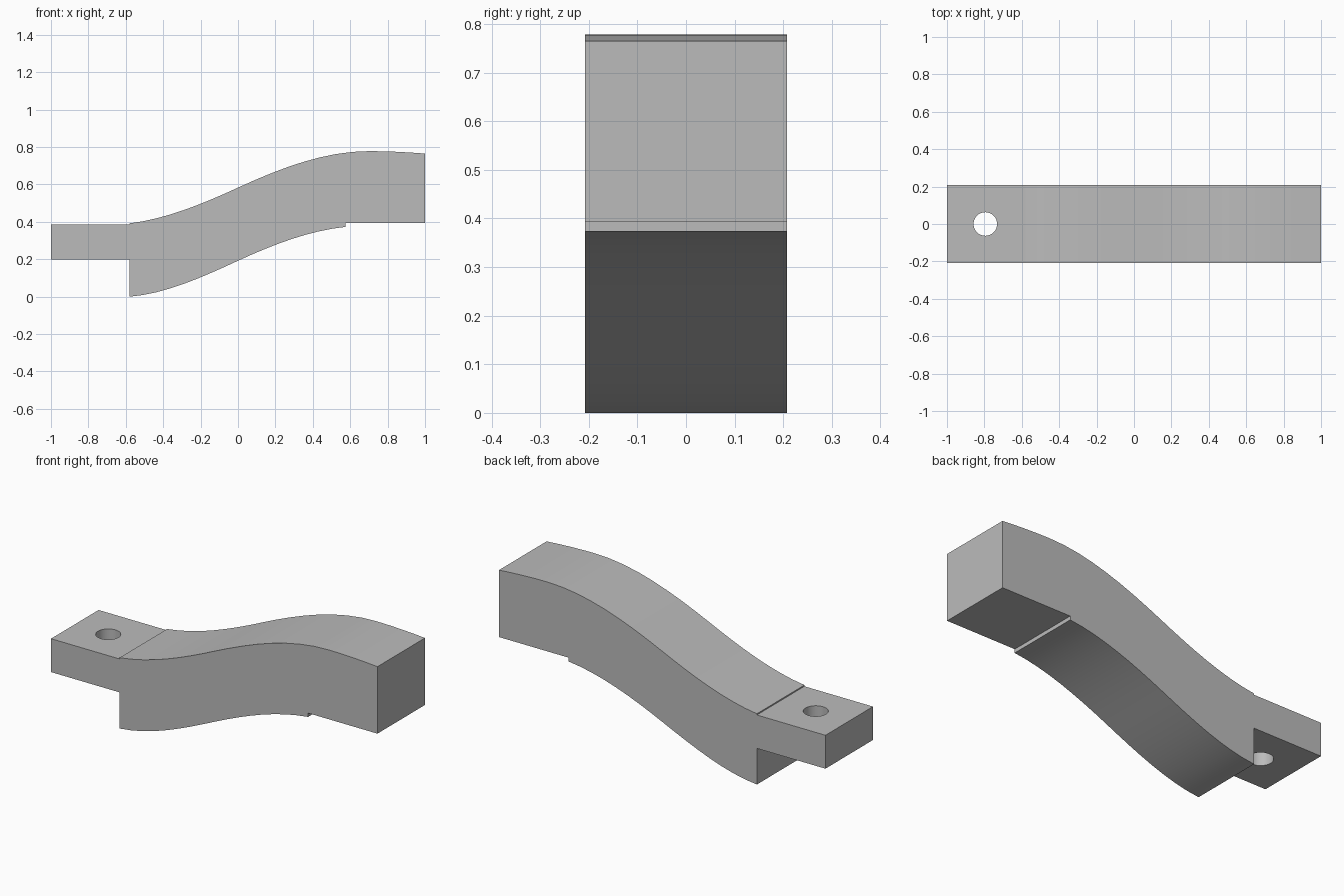
import bpy, bmesh, math
from mathutils import Vector
from mathutils.geometry import interpolate_bezier

HALF_WIDTH = 0.208

old = bpy.data.objects.get("Cube")
if old:
    bpy.data.objects.remove(old, do_unlink=True)

grey = bpy.data.materials.new("plain grey")
grey.use_nodes = True
colour = (0.5, 0.5, 0.5, 1)
grey.diffuse_color = colour
grey.node_tree.nodes["Principled BSDF"].inputs["Base Color"].default_value = colour


def curve(start, start_slope, end, end_slope, steps=8):
    """Points along a smooth curve between two points with given slopes."""
    third = (end[0] - start[0]) / 3
    a, b = Vector((start[0], 0, start[1])), Vector((end[0], 0, end[1]))
    h1 = a + Vector((third, 0, third * start_slope))
    h2 = b - Vector((third, 0, third * end_slope))
    return interpolate_bezier(a, h1, h2, b, steps + 1)


def corner(x, z):
    return Vector((x, 0, z))


# Side outline: tab, S-curved underside, raised seat, end face, S-curved top
bottom = (curve((-0.58, 0), 0.08, (0, 0.192), 0.46)
          + curve((0, 0.192), 0.46, (0.575, 0.373), 0.1)[1:])
top = (curve((-0.58, 0.392), 0.12, (0, 0.583), 0.46)
       + curve((0, 0.583), 0.46, (0.7, 0.778), 0)[1:]
       + curve((0.7, 0.778), 0, (1, 0.765), -0.08, 4)[1:])
outline = ([corner(-1, 0.385), corner(-1, 0.2), corner(-0.58, 0.2)]
           + bottom + [corner(0.575, 0.394), corner(1, 0.394)]
           + top[::-1] + [corner(-0.58, 0.385)])

# Extrude the outline across the width
bm = bmesh.new()
side = Vector((0, -HALF_WIDTH, 0))
face = bm.faces.new([bm.verts.new(p + side) for p in outline])
result = bmesh.ops.extrude_face_region(bm, geom=[face])
moved = [v for v in result["geom"] if isinstance(v, bmesh.types.BMVert)]
bmesh.ops.translate(bm, verts=moved, vec=(0, 2 * HALF_WIDTH, 0))
bmesh.ops.recalc_face_normals(bm, faces=bm.faces)
mesh = bpy.data.meshes.new("curved_arm")
bm.to_mesh(mesh)
bm.free()
mesh.materials.append(grey)
arm = bpy.data.objects.new("curved_arm", mesh)
bpy.context.collection.objects.link(arm)

# Round pin hole through the tab
bpy.ops.mesh.primitive_cylinder_add(vertices=48, radius=0.063, depth=0.5,
                                    location=(-0.795, 0, 0.3))
cutter = bpy.context.object
cutter.name = "pin_hole_cutter"
cutter.hide_render = True
cutter.data.materials.append(grey)
cut = arm.modifiers.new("pin_hole", "BOOLEAN")
cut.operation = "DIFFERENCE"
cut.solver = "EXACT"
cut.object = cutter

bpy.ops.object.select_all(action="DESELECT")
arm.select_set(True)
bpy.context.view_layer.objects.active = arm
bpy.ops.object.modifier_apply(modifier=cut.name)
bpy.data.objects.remove(cutter, do_unlink=True)
bpy.ops.object.shade_smooth_by_angle(angle=math.radians(25))
